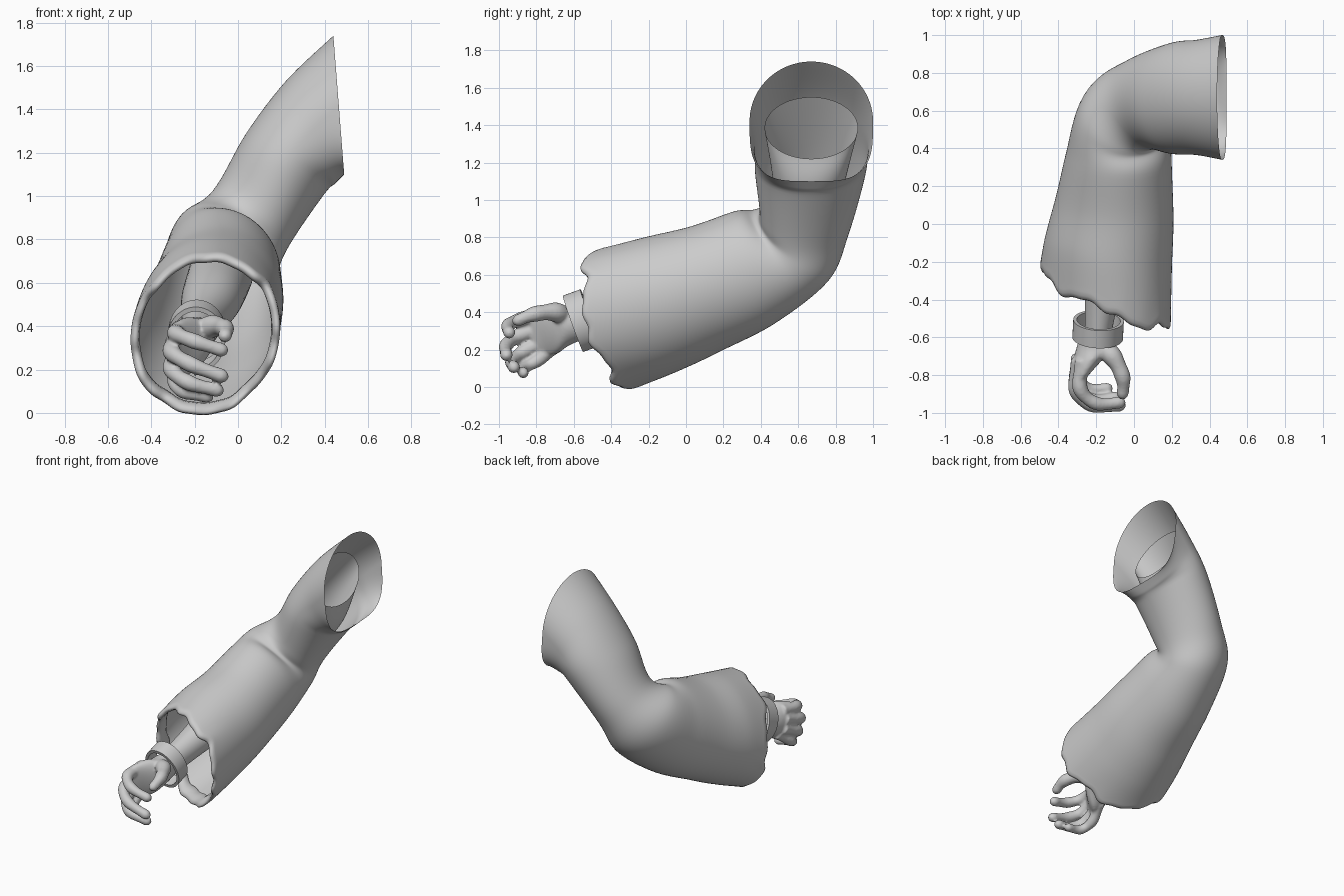
import bpy, bmesh, math
from mathutils import Vector as V

if "Cube" in bpy.data.objects:
    bpy.data.objects.remove(bpy.data.objects["Cube"])

SEG = 64


def spline(rows, steps):
    """Catmull-Rom through rows, each row a list of vectors."""
    rows = [[V(v) for v in r] for r in rows]
    out = []
    for i in range(len(rows) - 1):
        a, b, c, d = (rows[max(i - 1, 0)], rows[i], rows[i + 1], rows[min(i + 2, len(rows) - 1)])
        for s in range(steps + (i == len(rows) - 2)):
            t = s / steps
            out.append([0.5 * (2 * q + (r - p) * t + (2 * p - 5 * q + 4 * r - w) * t * t
                               + (3 * q - p - 3 * r + w) * t ** 3)
                        for p, q, r, w in zip(a, b, c, d)])
    return out


def ellipse(c, u, v, n=SEG, square=0):
    """Ellipse ring; 'square' boxes out the half on the +u side."""
    pts = []
    for k in range(n):
        x, y = math.cos(2 * math.pi * k / n), math.sin(2 * math.pi * k / n)
        if x > 0:
            e = 1 - .42 * square
            x, y = x ** e, math.copysign(abs(y) ** e, y)
        pts.append(c + u * x + v * y)
    return pts


def skin(bm, rings, caps=False, closed=False):
    vs = [[bm.verts.new(p) for p in r] for r in rings]
    n = len(rings[0])
    pairs = list(zip(vs, vs[1:])) + ([(vs[-1], vs[0])] if closed else [])
    for a, b in pairs:
        for k in range(n):
            bm.faces.new((a[k], a[(k + 1) % n], b[(k + 1) % n], b[k]))
    if caps:
        bm.faces.new(vs[0][::-1])
        bm.faces.new(vs[-1])


def finish(bm, name, angle=60):
    bmesh.ops.recalc_face_normals(bm, faces=bm.faces)
    me = bpy.data.meshes.new(name)
    bm.to_mesh(me)
    bm.free()
    ob = bpy.data.objects.new(name, me)
    bpy.context.collection.objects.link(ob)
    bpy.ops.object.select_all(action='DESELECT')
    ob.select_set(True)
    bpy.context.view_layer.objects.active = ob
    bpy.ops.object.shade_smooth_by_angle(angle=math.radians(angle))
    return ob


def finger(bm, pts, r0, r1):
    """Tapered round-ended tube along a path."""
    path = [r[0] for r in spline([[p] for p in pts], 8)]
    n = len(path)
    rings = []
    for i, p in enumerate(path):
        d = (path[min(i + 1, n - 1)] - path[max(i - 1, 0)]).normalized()
        u = d.cross(V((0, 0, 1))).normalized()
        w = d.cross(u)
        r = r0 + (r1 - r0) * i / (n - 1)
        r *= 1 + 0.06 * math.cos(6 * math.pi * i / (n - 1))
        rings.append(ellipse(p, u * r, w * r, 16))
    for a in (30, 60, 80):
        ca, sa = math.cos(math.radians(a)), math.sin(math.radians(a))
        rings.append(ellipse(path[-1] + d * r1 * sa, u * r1 * ca, w * r1 * ca, 16))
    skin(bm, rings, caps=True)


# Sleeve: shoulder opening, elbow, wide cuff
sleeve_rows = [
    [(.465, .67, 1.42), (.025, 0, -.32), (0, -.33, 0)],
    [(.335, .67, 1.295), (.115, 0, -.235), (0, -.305, 0)],
    [(.215, .665, 1.145), (.18, 0, -.14), (0, -.295, 0)],
    [(.055, .635, .89), (.165, .02, -.14), (.06, -.24, .03)],
    [(-.05, .565, .755), (.215, .05, -.155), (.10, -.195, .13)],
    [(-.08, .36, .635), (.26, .02, -.12), (.10, -.10, .28)],
    [(-.105, .08, .515), (.31, -.03, -.04), (.05, -.08, .335)],
    [(-.135, -.15, .435), (.335, -.075, 0), (.02, -.07, .365)],
    [(-.15, -.355, .37), (.345, -.15, .04), (-.01, -.07, .37)],
]
rows = spline(sleeve_rows, 8)
rings = [ellipse(*r, n=128, square=max(0, 1 - i / 14)) for i, r in enumerate(rows)]


def wave(k):
    t = 2 * math.pi * k / 128
    return .018 * math.sin(5 * t + 2.6) + .012 * math.sin(9 * t) + .007 * math.sin(16 * t + 2)


fwd = V((-.03, -.93, -.3)).normalized()
for j in range(10):
    i = len(rings) - 1 - j
    f = (1 - j / 10) ** 2
    rings[i] = [p + fwd * wave(k) * f for k, p in enumerate(rings[i])]
# Rolled hem that turns back inside
base, mid = rings[-1], rows[-1][0]
for scale, push in ((1.0, .022), (.975, .042), (.935, .046), (.895, .028),
                    (.88, -.005), (.895, -.04), (.935, -.065)):
    rings.append([mid + (p - mid) * scale + fwd * push for p in base])
bm = bmesh.new()
skin(bm, rings)
finish(bm, "sleeve", 80)

# Arm inside the sleeve, open at the top
arm = spline([
    [(.335, .67, 1.385), (.045, 0, -.165), (0, -.25, 0)],
    [(.215, .66, 1.145), (.13, 0, -.10), (0, -.20, 0)],
    [(.05, .63, .90), (.12, .02, -.10), (.04, -.16, .03)],
    [(-.05, .54, .745), (.13, .03, -.09), (.06, -.11, .09)],
    [(-.08, .34, .64), (.14, .01, -.05), (.04, -.05, .14)],
    [(-.12, 0, .53), (.14, -.02, 0), (0, -.05, .13)],
    [(-.16, -.3, .43), (.10, 0, 0), (0, -.03, .10)],
    [(-.19, -.58, .345), (.07, 0, 0), (0, -.03, .085)],
], 7)
bm = bmesh.new()
skin(bm, [ellipse(*r) for r in arm])
finish(bm, "arm")

# Wrist band
axis = V((-.05, -.94, -.34)).normalized()
c = V((-.19, -.557, .355))
u = V((1, -.05, 0)).normalized()
w = axis.cross(u).normalized()
bm = bmesh.new()
prof = [(1, -.05), (1, .05), (.86, .05), (.86, -.05)]
skin(bm, [ellipse(c + axis * h, u * .134 * s, w * .16 * s) for s, h in prof], closed=True)
finish(bm, "wrist_band", 40)

# Hand: palm, four curled fingers and thumb fused into one skin
bm = bmesh.new()
palm = spline([
    [(-.19, -.55, .355), (.075, 0, 0), (0, -.03, .09)],
    [(-.205, -.64, .33), (.095, 0, .01), (.0, -.02, .105)],
    [(-.235, -.71, .31), (.085, .01, .02), (-.01, -.02, .13)],
    [(-.28, -.79, .29), (.05, .01, .01), (0, -.03, .125)],
    [(-.295, -.83, .28), (.02, .0, .0), (0, -.02, .09)],
], 6)
skin(bm, [ellipse(*r, n=32) for r in palm], caps=True)
fingers = [
    ([(-.27, -.72, .385), (-.285, -.87, .365), (-.20, -.95, .33), (-.075, -.945, .29)], .042, .031),
    ([(-.29, -.72, .33), (-.305, -.88, .28), (-.22, -.96, .225), (-.075, -.96, .17)], .043, .032),
    ([(-.29, -.70, .27), (-.305, -.85, .20), (-.23, -.93, .14), (-.095, -.92, .105)], .042, .031),
    ([(-.26, -.68, .23), (-.29, -.79, .145), (-.25, -.87, .098), (-.14, -.87, .075)], .038, .028),
    ([(-.20, -.63, .37), (-.115, -.70, .40), (-.06, -.81, .39), (-.06, -.90, .355)], .06, .03),
]
for f in fingers:
    finger(bm, *f)
hand = finish(bm, "hand", 80)
m = hand.modifiers.new("fuse", 'REMESH')
m.mode = 'VOXEL'
m.voxel_size = .009
m.use_smooth_shade = True
m = hand.modifiers.new("soften", 'SMOOTH')
m.factor = .5
m.iterations = 4
